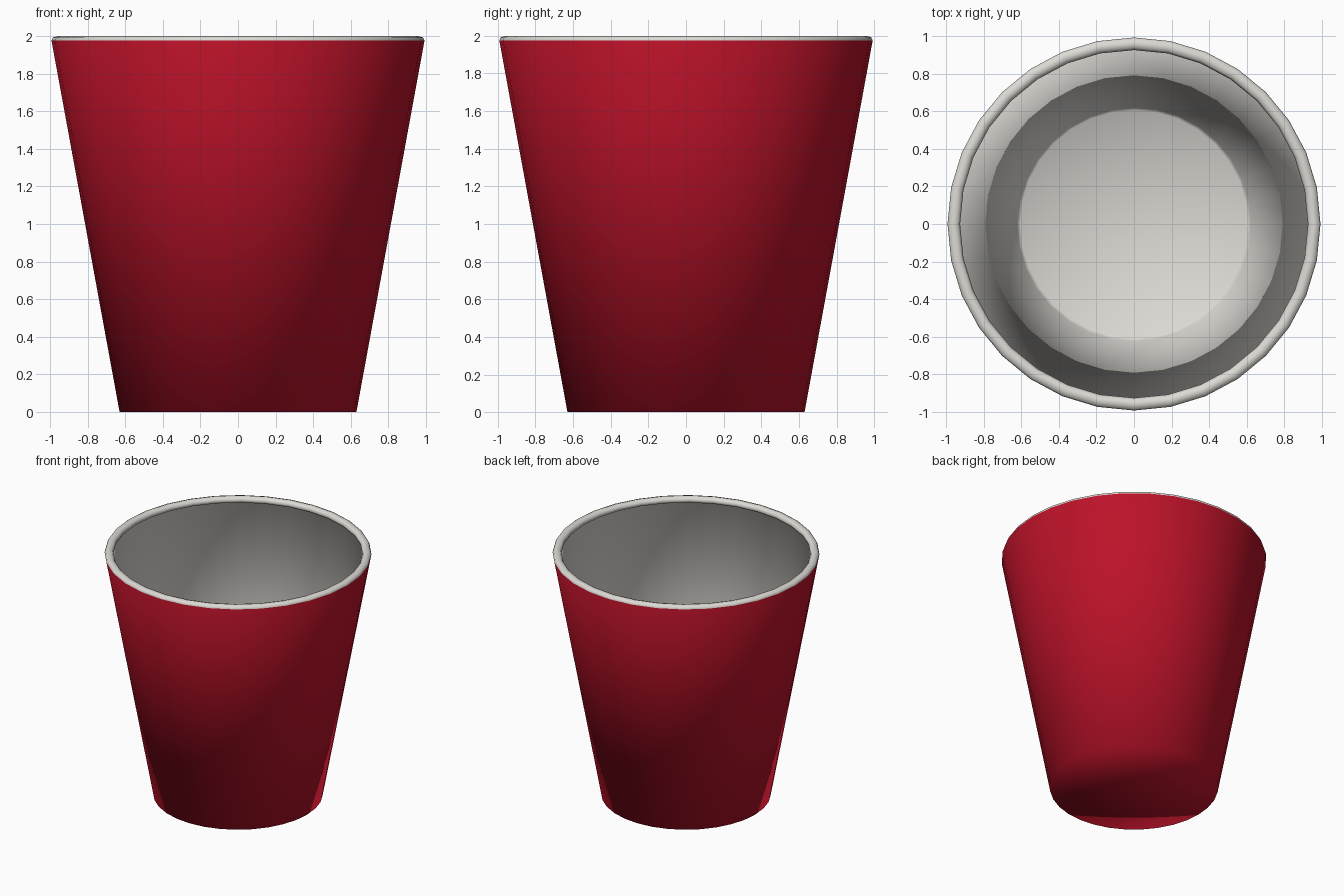
import bpy, bmesh, math

if "Cube" in bpy.data.objects:
    bpy.data.objects.remove(bpy.data.objects["Cube"])

SIDES = 32


def material(name, rgb):
    m = bpy.data.materials.new(name)
    m.diffuse_color = (*rgb, 1)
    m.use_nodes = True
    m.node_tree.nodes["Principled BSDF"].inputs["Base Color"].default_value = m.diffuse_color
    return m


red = material("red plastic", (0.50, 0.006, 0.022))
white = material("white plastic", (0.72, 0.70, 0.66))

# Cup profile (radius, height): base, outer wall, rolled lip, inner wall, floor
profile = [(0, 0), (0.63, 0), (0.992, 1.975),
           (0.985, 1.992), (0.96, 2.0), (0.937, 1.994), (0.925, 1.975),
           (0.932, 1.955), (0.958, 1.945),
           (0.622, 0.055), (0.605, 0.04), (0, 0.04)]

bm = bmesh.new()
rings = []
for r, z in profile:
    if r == 0:
        rings.append([bm.verts.new((0, 0, z))] * SIDES)
    else:
        rings.append([bm.verts.new((r * math.cos(2 * math.pi * i / SIDES),
                                    r * math.sin(2 * math.pi * i / SIDES), z))
                      for i in range(SIDES)])

# Skin the rings: red for base and outer wall, white for lip and inside
for k in range(len(rings) - 1):
    a, b = rings[k], rings[k + 1]
    for i in range(SIDES):
        j = (i + 1) % SIDES
        corners = list(dict.fromkeys([a[i], a[j], b[j], b[i]]))
        f = bm.faces.new(corners)
        f.material_index = 0 if k < 2 else 1
        f.smooth = True
bmesh.ops.recalc_face_normals(bm, faces=bm.faces)

mesh = bpy.data.meshes.new("cup")
bm.to_mesh(mesh)
bm.free()
mesh.materials.append(red)
mesh.materials.append(white)
cup = bpy.data.objects.new("cup", mesh)
bpy.context.collection.objects.link(cup)
